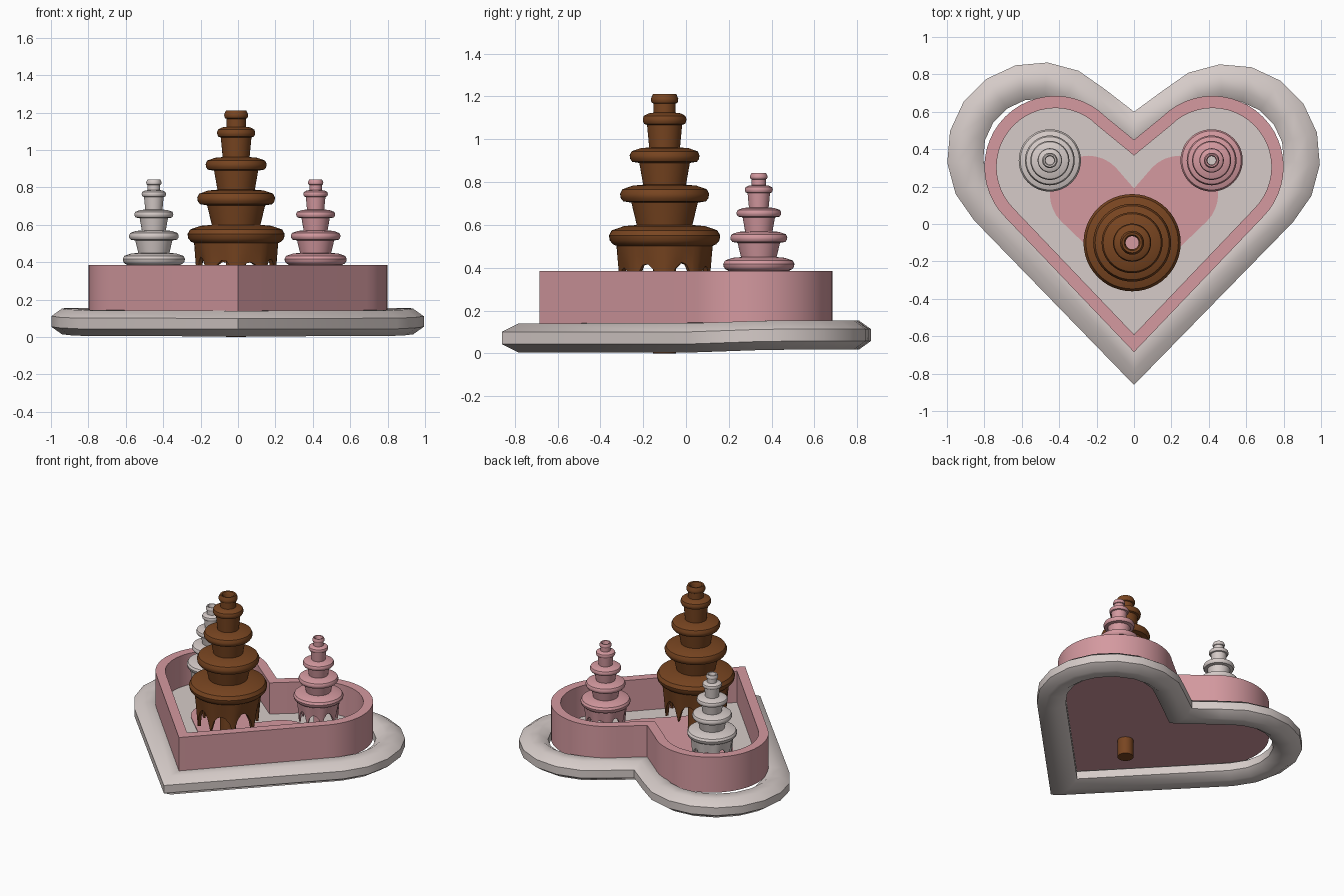
import bpy, bmesh
from math import sin, cos, pi, radians
from mathutils import Vector

cube = bpy.data.objects.get("Cube")
if cube:
    bpy.data.objects.remove(cube, do_unlink=True)


def material(name, rgb):
    m = bpy.data.materials.new(name)
    m.use_nodes = True
    m.diffuse_color = (*rgb, 1)
    m.node_tree.nodes["Principled BSDF"].inputs["Base Color"].default_value = (*rgb, 1)
    return m


PINK = material("rose pink", (0.66, 0.32, 0.35))
CREAM = material("warm white", (0.67, 0.60, 0.58))
BROWN = material("chocolate brown", (0.19, 0.06, 0.015))


def skin(name, rings, mat, caps=False, loop=False, angle=35):
    """Join equal rings of points with quads, optionally capped or looped."""
    bm = bmesh.new()
    rows = [[bm.verts.new(p) for p in ring] for ring in rings]
    pairs = list(zip(rows, rows[1:]))
    if loop:
        pairs.append((rows[-1], rows[0]))
    for a, b in pairs:
        for i in range(len(a)):
            j = (i + 1) % len(a)
            bm.faces.new((a[i], a[j], b[j], b[i]))
    if caps:
        bm.faces.new(rows[0])
        bm.faces.new(rows[-1])
    bmesh.ops.recalc_face_normals(bm, faces=bm.faces)
    mesh = bpy.data.meshes.new(name)
    bm.to_mesh(mesh)
    bm.free()
    mesh.materials.append(mat)
    ob = bpy.data.objects.new(name, mesh)
    bpy.context.collection.objects.link(ob)
    bpy.ops.object.select_all(action='DESELECT')
    ob.select_set(True)
    bpy.context.view_layer.objects.active = ob
    bpy.ops.object.shade_smooth_by_angle(angle=radians(angle))
    return ob


def heart(right, left, r, tip, notch, steps):
    """Two lobe arcs joined by straight sides, counter-clockwise."""
    def arc(c, start):
        return [Vector((c[0] + r * cos(start + pi * i / steps),
                        c[1] + r * sin(start + pi * i / steps))) for i in range(steps + 1)]
    return ([Vector((0, tip))] + arc(right, -pi / 4)
            + [Vector((0, notch))] + arc(left, pi / 4))


def inset(outline, d):
    """Mitred inward offset of a closed outline."""
    out = []
    for i, p in enumerate(outline):
        e1 = (p - outline[i - 1]).normalized()
        e2 = (outline[(i + 1) % len(outline)] - p).normalized()
        n1, n2 = Vector((-e1.y, e1.x)), Vector((-e2.y, e2.x))
        out.append(p + (n1 + n2) * d / (1 + n1.dot(n2)))
    return out


def heart_part(name, outline, section, mat, lift=0, **kw):
    rings = [[(p.x, p.y, z + lift * min(1, max(0, p.y / 0.4))) for p in inset(outline, d)]
             for d, z in section]
    return skin(name, rings, mat, **kw)


# Rounded heart-shaped base ring, slightly raised under the lobes
ring_outline = heart((0.5, 0.36), (-0.505, 0.37), 0.495, -0.86, 0.60, 9)
ring_section = [(0.095 + 0.103 * cos(a), 0.072 + 0.074 * sin(a))
                for a in (pi * (i + 0.5) / 4 for i in range(8))]
heart_part("base_ring", ring_outline, ring_section, CREAM, lift=0.014, loop=True, angle=50)

# Heart tray with its floor and inlay
tray = heart((0.42, 0.305), (-0.42, 0.305), 0.38, -0.685, 0.45, 24)
heart_part("tray", tray, [(0.065, 0.15), (0.065, 0.385), (0, 0.385), (0, 0.125)],
           PINK, caps=True)
heart_part("tray_floor", tray, [(0.064, 0.149), (0.064, 0.156)], CREAM, caps=True)
inlay = heart((0.245, 0.16), (-0.245, 0.16), 0.205, -0.36, 0.19, 16)
heart_part("floor_inlay", inlay, [(0, 0.155), (0, 0.161)], PINK, caps=True)

# Fountain tiers: widest radius, widest height, neck radius below, neck foot radius
TIERS = [(0.064, 1.19, 0.052, 0.052), (0.102, 1.095, 0.082, 0.072),
         (0.163, 0.925, 0.118, 0.10), (0.208, 0.745, 0.155, 0.13),
         (0.260, 0.55, 0.225, 0.225)]
FLOOR = 0.155


def fountain_profile():
    pts = [(0.035, 0.45), (0.035, 1.195), (0.042, 1.21), (0.054, 1.212)]
    for k, (r, z, neck, foot) in enumerate(TIERS):
        h = 0.016 + 0.13 * r
        if k:
            prev = TIERS[k - 1][3]
            pts += [(prev, z + h), (prev + (r - prev) * 0.45, z + h * 0.9),
                    (r * 0.95, z + h * 0.5)]
        pts += [(r, z), (r * 0.985, z - h * 0.45), (r * 0.93, z - h * 0.8),
                (neck, z - h * 0.95)]
    return pts


def fountain(name, x, y, scale, base, mat, segs=48, drips=8):
    def place(r, z, i):
        a = 2 * pi * i / segs
        return (x + scale * r * cos(a), y + scale * r * sin(a), base + scale * z)

    def ring(r, z):
        return [place(r, z, i) for i in range(segs)]

    skin(name + "_tiers", [ring(r, z) for r, z in fountain_profile()], mat)

    # Skirt of pointed drips hanging from the lowest bowl
    def hem(i):
        wave = abs(sin(pi * drips * i / segs))
        return 0.25 + 0.03 * sin(i * 0.4) ** 2 + 0.15 * wave ** 0.7
    rows = []
    for t in (0, 0.35, 0.7, 1):
        rows.append([place(0.225 - 0.02 * t, 0.505 + (hem(i) - 0.505) * t, i)
                     for i in range(segs)])
    inner = [[place(0.195 - 0.01 * t, 0.505 + (hem(i) - 0.505) * t, i)
              for i in range(segs)] for t in (1, 0)]
    skin(name + "_drips", rows + inner + [ring(0.05, 0.505)], mat)

    # Hollow centre column standing on the floor
    foot = (FLOOR - base) / scale
    skin(name + "_column", [ring(0.035, foot), ring(0.035, 0.5), ring(0.053, 0.51),
                            ring(0.053, foot)], mat, loop=True)


fountain("large_fountain", -0.01, -0.10, 1, 0, BROWN)
fountain("left_fountain", 0.415, 0.34, 0.64, 0.066, PINK)
fountain("right_fountain", -0.45, 0.34, 0.64, 0.066, CREAM)

# Stem of the large fountain showing under the tray
skin("fountain_stem", [[(-0.01 + 0.053 * cos(a), -0.10 + 0.053 * sin(a), z)
                        for a in (2 * pi * i / 32 for i in range(32))]
                       for z in (0, 0.14)], BROWN, caps=True)
